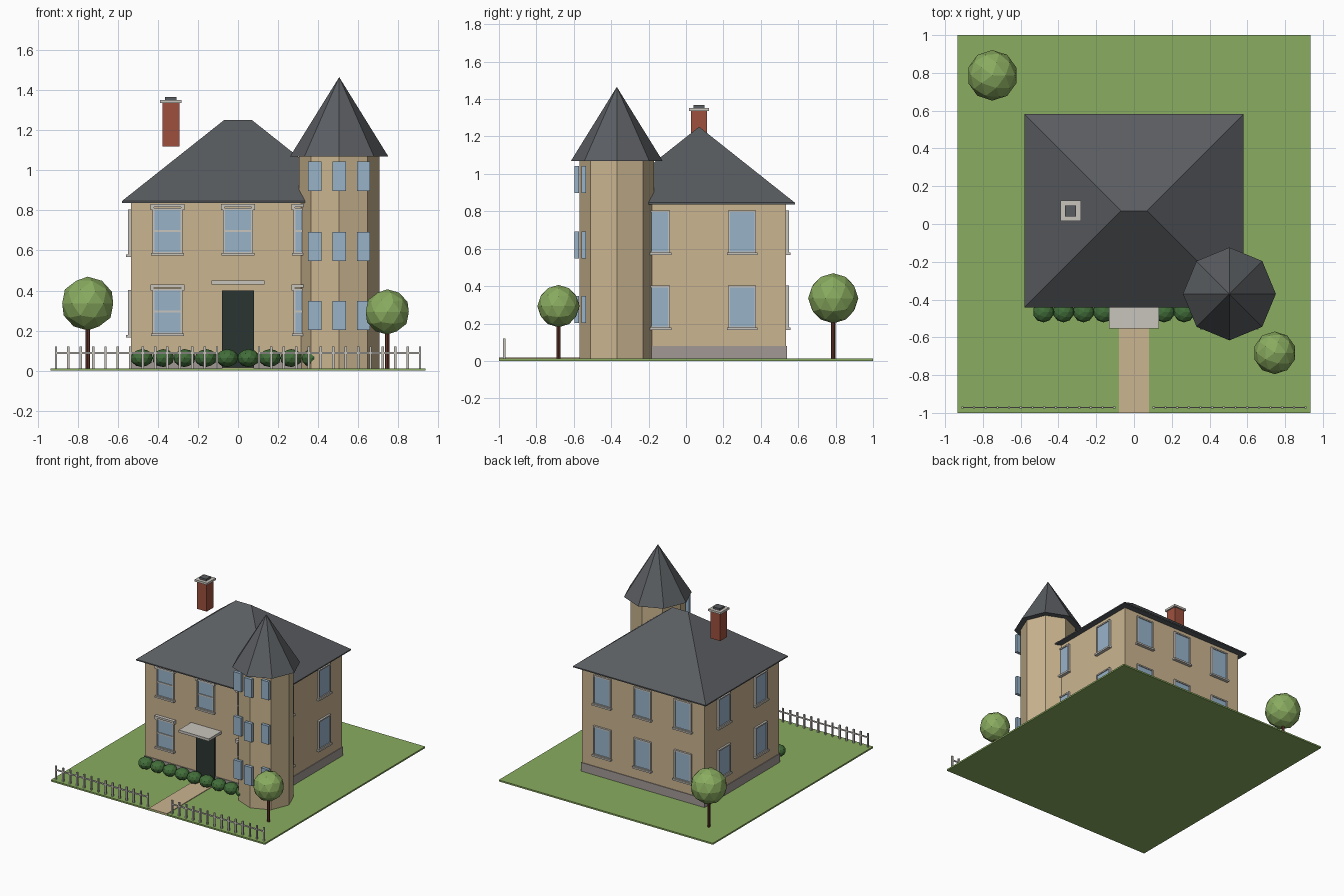
import bpy, bmesh, math
from mathutils import Vector, Matrix

if "Cube" in bpy.data.objects:
    bpy.data.objects.remove(bpy.data.objects["Cube"])


def material(name, hex_code):
    lin = []
    for i in (0, 2, 4):
        c = int(hex_code[i:i + 2], 16) / 255
        lin.append(c / 12.92 if c < 0.04045 else ((c + 0.055) / 1.055) ** 2.4)
    m = bpy.data.materials.new(name)
    m.diffuse_color = (*lin, 1)
    m.use_nodes = True
    m.node_tree.nodes["Principled BSDF"].inputs["Base Color"].default_value = m.diffuse_color
    return m


GREEN = material("leaf green", "8AAC60")
HEDGE = material("hedge green", "426E3A")
WALL = material("sandstone", "CBB590")
ROOF = material("slate", "5A5D61")
TRIM = material("pale trim", "C9C5BE")
GLASS = material("window blue", "98B3C9")
DOOR = material("dark door", "2B3532")
BRICK = material("brick red", "9E503D")
STONE = material("plinth stone", "A29995")
TRUNK = material("bark brown", "63352A")


def finish(bm, name, mat):
    bmesh.ops.recalc_face_normals(bm, faces=bm.faces)
    me = bpy.data.meshes.new(name)
    bm.to_mesh(me)
    bm.free()
    me.materials.append(mat)
    ob = bpy.data.objects.new(name, me)
    bpy.context.collection.objects.link(ob)
    return ob


def add_box(bm, lo, hi):
    lo, hi = Vector(lo), Vector(hi)
    size, mid = hi - lo, (lo + hi) / 2
    bmesh.ops.create_cube(bm, size=1, matrix=Matrix.Translation(mid) @ Matrix.Diagonal((*size, 1)))


def boxes(name, mat, *pairs):
    bm = bmesh.new()
    for lo, hi in pairs:
        add_box(bm, lo, hi)
    return finish(bm, name, mat)


def cone(name, mat, x, y, z0, z1, r0, r1, sides=8):
    bm = bmesh.new()
    bmesh.ops.create_cone(bm, cap_ends=True, segments=sides, radius1=r0, radius2=r1, depth=z1 - z0,
                          matrix=Matrix.Translation((x, y, (z0 + z1) / 2)))
    return finish(bm, name, mat)


def ball(name, mat, loc, radii):
    bm = bmesh.new()
    bmesh.ops.create_icosphere(bm, subdivisions=2, radius=1,
                               matrix=Matrix.Translation(loc) @ Matrix.Diagonal((*radii, 1)))
    return finish(bm, name, mat)


# Plot and path
boxes("lawn", GREEN, ((-0.935, -1, 0), (0.935, 1, 0.012)))
boxes("path", WALL, ((-0.08, -1, 0.004), (0.08, -0.39, 0.017)))

# House body
X, YF, YB = 0.535, -0.395, 0.535
boxes("house_walls", WALL, ((-X, YF, 0.005), (X, YB, 0.842)))
boxes("plinth", STONE, ((-X - 0.005, YF - 0.005, 0.005), (X + 0.005, YB + 0.005, 0.08)))

# Hipped roof with a short ridge
bm = bmesh.new()
ring = [[bm.verts.new((sx * 0.58, 0.07 + sy * 0.512, z)) for sx, sy in ((-1, -1), (1, -1), (1, 1), (-1, 1))]
        for z in (0.837, 0.846)]
ridge = [bm.verts.new((x, 0.07, 1.252)) for x in (-0.068, 0.068)]
bm.faces.new(ring[0])
for i in range(4):
    j = (i + 1) % 4
    bm.faces.new((ring[0][i], ring[0][j], ring[1][j], ring[1][i]))
a, b, c, d = ring[1]
for f in ((a, b, ridge[1], ridge[0]), (b, c, ridge[1]), (c, d, ridge[0], ridge[1]), (d, a, ridge[0])):
    bm.faces.new(f)
finish(bm, "main_roof", ROOF)

# Corner tower
TX, TY = 0.505, -0.37
cone("tower_walls", WALL, TX, TY, 0.005, 1.072, 0.2, 0.2)
cone("tower_roof", ROOF, TX, TY, 1.068, 1.465, 0.246, 0)
panes = []
for z in (0.275, 0.62, 0.97):
    for ang in (-0.6, 0, 0.6):
        px, py = TX + 0.215 * math.sin(ang), TY - 0.215 * math.cos(ang)
        panes.append(((px - 0.033, py - 0.012, z - 0.073), (px + 0.033, py + 0.012, z + 0.073)))
boxes("tower_windows", GLASS, *panes)


# House windows: local x runs along the wall, local -y points outward
def window(name, loc, turn, fancy):
    w, h = 0.065, 0.105
    place = Matrix.Translation(loc) @ Matrix.Rotation(turn, 4, 'Z')
    pane = boxes(name + "_glass", GLASS, ((-w, -0.008, -h), (w, 0.01, h)))
    e = 0.01
    parts = [((-w - e, -0.015, -h - e), (-w, 0.01, h + e)), ((w, -0.015, -h - e), (w + e, 0.01, h + e)),
             ((-w, -0.015, h), (w, 0.01, h + e)), ((-w, -0.015, -h - e), (w, 0.01, -h)),
             ((-w - 0.017, -0.024, -h - 0.018), (w + 0.017, 0.01, -h - 0.005))]
    if fancy:
        parts += [((-w, -0.014, -0.005), (w, 0.01, 0.005)),
                  ((-w - 0.02, -0.026, h + 0.015), (w + 0.02, 0.01, h + 0.03))]
        parts += [((s * 0.076 - 0.009, -0.02, h), (s * 0.076 + 0.009, 0.01, h + 0.016)) for s in (-1, 1)]
    frame = boxes(name + "_frame", TRIM, *parts)
    pane.matrix_world = frame.matrix_world = place


for floor, z in (("lower", 0.288), ("upper", 0.69)):
    for i, x in enumerate((-0.352, 0, 0.352)):
        if x or floor == "upper":
            window(f"front_{floor}_window_{i}", (x, YF, z + 0.008), 0, True)
        window(f"back_{floor}_window_{i}", (x, YB, z), math.pi, False)
    for i, y in enumerate((-0.16, 0.3)):
        window(f"right_{floor}_window_{i}", (X, y, z), math.pi / 2, False)
        window(f"left_{floor}_window_{i}", (-X, y, z), -math.pi / 2, False)

# Entrance
boxes("front_door", DOOR, ((-0.08, YF - 0.015, 0.012), (0.08, YF + 0.01, 0.4)))
boxes("door_canopy", TRIM, ((-0.132, -0.552, 0.43), (0.132, YF + 0.01, 0.45)))

# Chimney
CX, CY = -0.335, 0.07
for name, mat, r, z0, z1 in (("chimney_stack", BRICK, 0.043, 1.12, 1.337),
                             ("chimney_cap", TRIM, 0.054, 1.336, 1.352),
                             ("chimney_flue", ROOF, 0.029, 1.35, 1.367)):
    boxes(name, mat, ((CX - r, CY - r, z0), (CX + r, CY + r, z1)))

# Hedge along the front wall
for i in range(9):
    ball(f"bush_{i}", HEDGE, (-0.48 + 0.1065 * i, -0.465, 0.063), (0.056, 0.056, 0.045))

# Trees
for name, x, y, z, r in (("back_tree", -0.75, 0.787, 0.335, 0.134), ("front_tree", 0.745, -0.682, 0.293, 0.113)):
    cone(name + "_trunk", TRUNK, x, y, 0.005, z - r * 0.7, 0.011, 0.011)
    ball(name + "_crown", GREEN, (x, y, z), (r, r, r))

# Picket fence either side of the path
for side, s in (("left", -1), ("right", 1)):
    parts = []
    for i in range(14):
        x = s * (0.105 + 0.0618 * i)
        parts.append(((x - 0.006, -0.978, 0.008), (x + 0.006, -0.966, 0.12)))
    ends = sorted((s * 0.1, s * 0.912))
    parts.append(((ends[0], -0.975, 0.083), (ends[1], -0.968, 0.093)))
    boxes(side + "_fence", TRIM, *parts)
